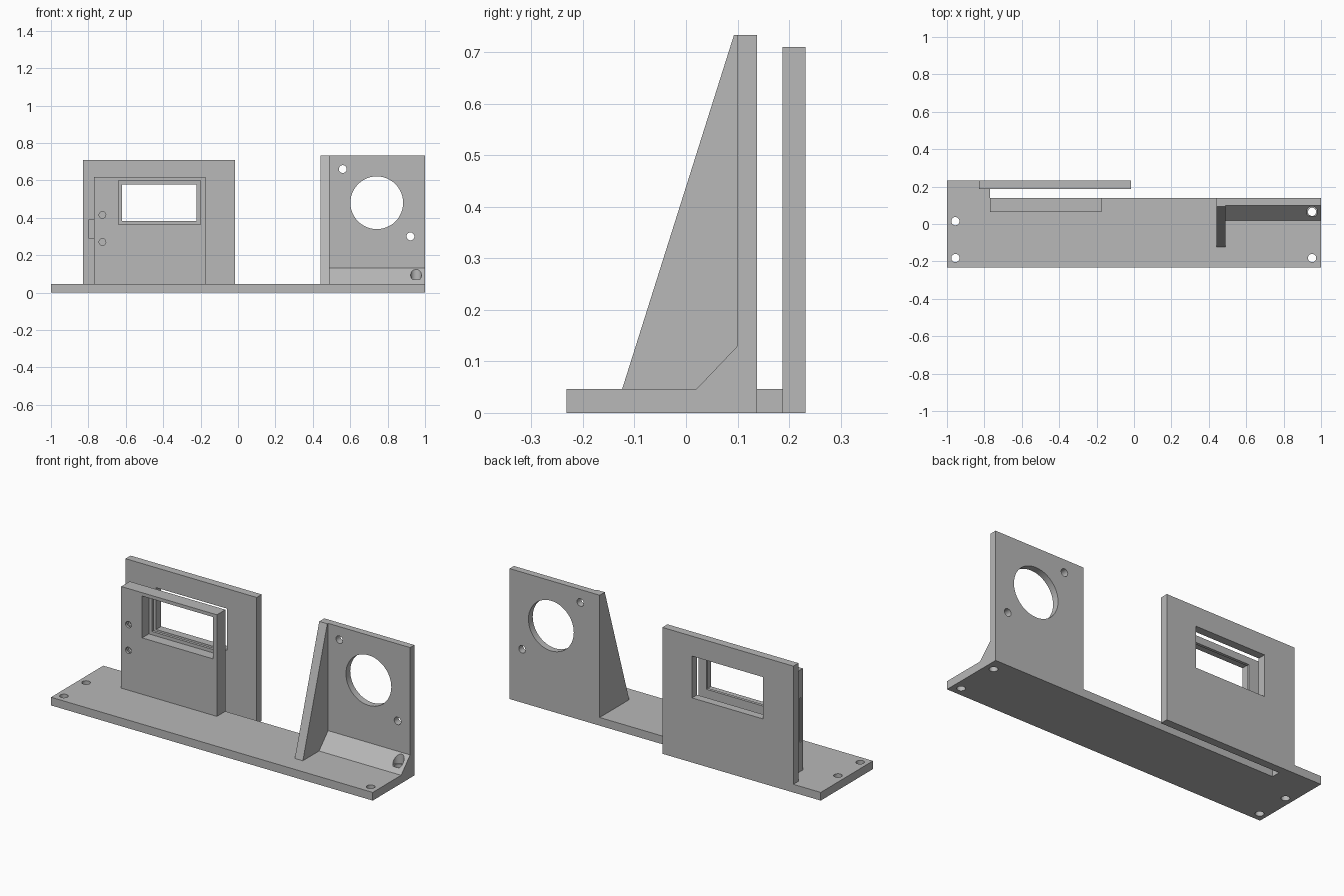
import bpy
import bmesh
from math import radians
from mathutils import Matrix, Vector

default = bpy.data.objects.get("Cube")
if default:
    bpy.data.objects.remove(default, do_unlink=True)

grey = bpy.data.materials.new("plain grey")
grey.use_nodes = True
grey.diffuse_color = (0.48, 0.48, 0.48, 1)
grey.node_tree.nodes["Principled BSDF"].inputs["Base Color"].default_value = (0.48, 0.48, 0.48, 1)


def finish(name, bm):
    bmesh.ops.recalc_face_normals(bm, faces=bm.faces)
    mesh = bpy.data.meshes.new(name)
    bm.to_mesh(mesh)
    bm.free()
    mesh.materials.append(grey)
    obj = bpy.data.objects.new(name, mesh)
    bpy.context.collection.objects.link(obj)
    return obj


def box(name, x, y, z):
    """Box from (low, high) pairs on each axis."""
    bm = bmesh.new()
    bmesh.ops.create_cube(bm, size=1)
    for v in bm.verts:
        v.co = Vector([a + (b - a) * (c + 0.5) for (a, b), c in zip((x, y, z), v.co)])
    return finish(name, bm)


def prism(name, points, offset):
    """Extrude a flat outline along an offset."""
    bm = bmesh.new()
    face = bm.faces.new([bm.verts.new(p) for p in points])
    new = bmesh.ops.extrude_face_region(bm, geom=[face])["geom"]
    verts = [g for g in new if isinstance(g, bmesh.types.BMVert)]
    bmesh.ops.translate(bm, verts=verts, vec=offset)
    return finish(name, bm)


def drill(centre, radius, depth, along_y=False):
    bm = bmesh.new()
    turn = Matrix.Rotation(radians(90), 4, 'X') if along_y else Matrix()
    bmesh.ops.create_cone(bm, cap_ends=True, segments=48, radius1=radius, radius2=radius,
                          depth=depth, matrix=Matrix.Translation(centre) @ turn)
    return finish("cutter", bm)


def combine(obj, others, operation='DIFFERENCE'):
    """Apply booleans in turn and discard the helper objects."""
    bpy.context.view_layer.objects.active = obj
    for other in others:
        other.hide_render = True
        mod = obj.modifiers.new("boolean", 'BOOLEAN')
        mod.operation, mod.solver, mod.object = operation, 'EXACT', other
        bpy.ops.object.modifier_apply(modifier=mod.name)
        bpy.data.objects.remove(other, do_unlink=True)


FLOOR = 0.046
FRONT, BACK, REAR = -0.232, 0.138, 0.232

# Base plate with a tail that carries the rear panel
outline = [(-1, FRONT), (1, FRONT), (1, BACK), (-0.77, BACK),
           (-0.77, 0.187), (-0.83, 0.187), (-0.83, REAR), (-1, REAR)]
base = prism("base_plate", [(x, y, 0) for x, y in outline], (0, 0, FLOOR))
mounts = [(-0.955, 0.015), (-0.955, -0.182), (0.952, -0.182), (0.952, 0.065)]
combine(base, [drill((x, y, 0), 0.022, 0.3) for x, y in mounts])

# Rear panel with window and a shallow latch pocket
rear_panel = box("rear_panel", (-0.83, -0.015), (0.187, REAR), (0, 0.71))
combine(rear_panel, [
    box("cutter", (-0.64, -0.2), (0.1, 0.4), (0.363, 0.598)),
    box("cutter", (-0.797, -0.74), (0.15, 0.207), (0.29, 0.39)),
])

# Front panel: recessed window with a thin rear lip, side slot and screw holes
front_panel = box("front_panel", (-0.77, -0.175), (0.063, BACK), (FLOOR, 0.617))
combine(front_panel, [
    box("cutter", (-0.64, -0.2), (0, 0.122), (0.363, 0.598)),
    box("cutter", (-0.62, -0.223), (0.1, 0.2), (0.382, 0.577)),
    box("cutter", (-0.8, -0.69), (0.077, 0.087), (0.21, 0.46)),
    drill((-0.725, 0.06, 0.27), 0.018, 0.08, True),
    drill((-0.725, 0.06, 0.415), 0.018, 0.08, True),
])

# Upright bracket plate with one large bore and two screw holes
bracket = box("bracket_plate", (0.44, 1), (0.1, BACK), (FLOOR, 0.733))
combine(bracket, [
    drill((0.742, 0.12, 0.48), 0.141, 0.3, True),
    drill((0.56, 0.12, 0.66), 0.021, 0.3, True),
    drill((0.922, 0.12, 0.3), 0.021, 0.3, True),
])

# Side gusset with a sloping front edge
gusset = [(-0.124, FLOOR), (0.1, FLOOR), (0.1, 0.733), (0.093, 0.733)]
prism("side_gusset", [(0.44, y, z) for y, z in gusset], (0.05, 0, 0))

# Corner wedge with a counterbored mounting hole
wedge = [(0.02, FLOOR), (0.1, FLOOR), (0.1, 0.13)]
corner = prism("corner_wedge", [(0.49, y, z) for y, z in wedge], (0.51, 0, 0))
combine(corner, [drill((0.952, 0.065, 0), 0.022, 0.4),
                 drill((0.952, 0.065, 0.17), 0.029, 0.2)])

# Crisp edges on the flat parts, smooth bores
for obj in (base, front_panel, bracket, corner):
    bpy.ops.object.select_all(action='DESELECT')
    obj.select_set(True)
    bpy.context.view_layer.objects.active = obj
    bpy.ops.object.shade_smooth_by_angle(angle=radians(30))
